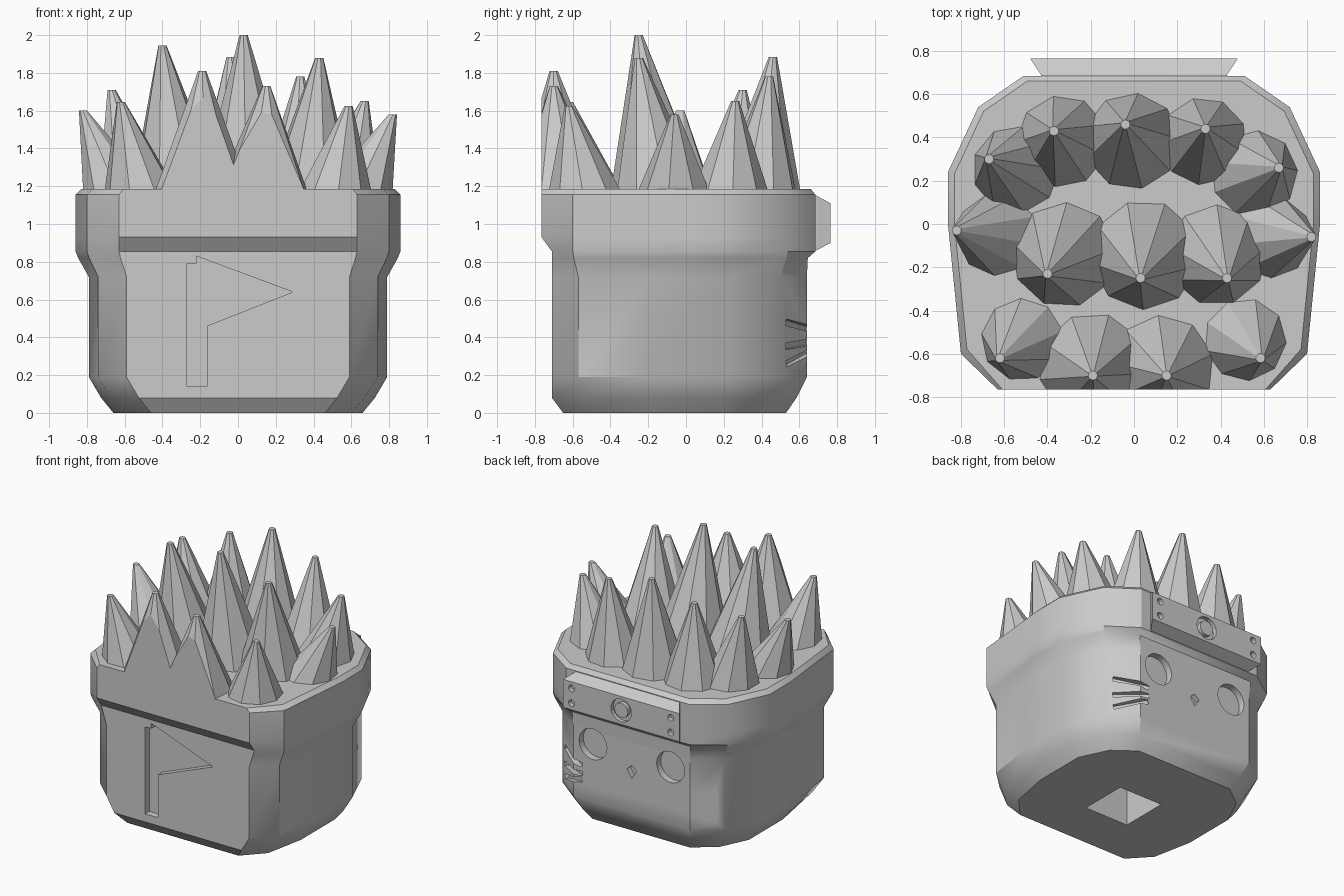
import bpy, bmesh, math
from mathutils import Vector, Matrix

old = bpy.data.objects.get("Cube")
if old:
    bpy.data.objects.remove(old, do_unlink=True)

grey = bpy.data.materials.new("plain_grey")
grey.use_nodes = True
grey.diffuse_color = (0.6, 0.6, 0.6, 1)
grey.node_tree.nodes["Principled BSDF"].inputs["Base Color"].default_value = (0.6, 0.6, 0.6, 1)


def make(name, bm):
    bmesh.ops.recalc_face_normals(bm, faces=bm.faces)
    mesh = bpy.data.meshes.new(name)
    bm.to_mesh(mesh)
    bm.free()
    ob = bpy.data.objects.new(name, mesh)
    mesh.materials.append(grey)
    bpy.context.collection.objects.link(ob)
    return ob


def loft(name, rings):
    """Closed solid skinned through rings of equal point count."""
    bm = bmesh.new()
    loops = [[bm.verts.new(p) for p in ring] for ring in rings]
    n = len(loops[0])
    for a, b in zip(loops, loops[1:]):
        for i in range(n):
            j = (i + 1) % n
            bm.faces.new((a[i], a[j], b[j], b[i]))
    bm.faces.new(loops[0][::-1])
    bm.faces.new(loops[-1])
    return make(name, bm)


def prism(name, points, y0, y1):
    """Solid from an (x, z) outline between two depths."""
    return loft(name, [[(x, y, z) for x, z in points] for y in (y0, y1)])


def circle(x, z, r, n):
    return [(x + r * math.cos(math.tau * i / n), z + r * math.sin(math.tau * i / n)) for i in range(n)]


def carve(ob, cutter):
    cutter.hide_render = True
    mod = ob.modifiers.new("carve", 'BOOLEAN')
    mod.operation = 'DIFFERENCE'
    mod.solver = 'EXACT'
    mod.object = cutter
    bpy.context.view_layer.objects.active = ob
    bpy.ops.object.modifier_apply(modifier=mod.name)
    bpy.data.objects.remove(cutter, do_unlink=True)


def smooth(ob, degrees):
    bpy.ops.object.select_all(action='DESELECT')
    ob.select_set(True)
    bpy.context.view_layer.objects.active = ob
    bpy.ops.object.shade_smooth_by_angle(angle=math.radians(degrees))


# Half outlines from front to back, mirrored into full rings
BODY = [(.59, -.71), (.74, -.57), (.79, -.2), (.79, .22), (.67, .5), (.48, .64)]
BAND = [(.63, -.765), (.80, -.6), (.86, 0), (.86, .24), (.72, .54), (.51, .685)]


def ring(half, z):
    return [(x, y, z) for x, y in half] + [(-x, y, z) for x, y in reversed(half)]


def blend(a, b, t):
    return [(p[0] + (q[0] - p[0]) * t, p[1] + (q[1] - p[1]) * t) for p, q in zip(a, b)]


def front_at(half, y):
    return [(half[0][0], y)] + half[1:]


# Head: tapered foot, straight body, flared band with a bevelled rim
foot = [(.46, -.65), (.60, -.5), (.66, -.2), (.66, .2), (.56, .41), (.40, .53)]
low = front_at(blend(foot, BODY, .5), -.71)
flare = front_at(blend(BODY, BAND, .8), -.71)
flare[-1] = (.49, .645)
rim = front_at([(x * .965, y * .965) for x, y in BAND], -.765)
head = loft("head", [
    ring(foot, 0), ring(low, .08), ring(BODY, .19), ring(BODY, .72), ring(flare, .82),
    ring(front_at(BAND, -.71), .855), ring(BAND, .93), ring(BAND, 1.155), ring(rim, 1.185)])

# Flag recess on the front
flag = [(-.27, .14), (-.165, .14), (-.165, .46), (.29, .64), (-.22, .83), (-.22, .79), (-.27, .79)]
carve(head, prism("flag_cutter", flag, -.9, -.66))

# Eyes and nose recessed in the back face
for side in (-1, 1):
    carve(head, prism("eye_cutter", circle(side * .32, .62, .115, 24), .59, .66))
nose = [(-.04, .51), (0, .45), (.04, .51), (0, .545)]
carve(head, prism("nose_cutter", nose, .6, .66))

# Whisker slots wrapped round the back corners
for side in (-1, 1):
    start, end = Vector((side * .41, .64, 0)), Vector((side * .62, .515, 0))
    along = (end - start).normalized()
    out = Vector((side * -along.y * side, abs(along.x), 0))
    out.x = side * abs(along.y)
    up = Vector((0, 0, 1))
    for z, tilt in ((.46, .16), (.365, -.1), (.295, -.3)):
        d = (along + up * tilt).normalized()
        n = (up - along * tilt).normalized()
        mid = (start + end) / 2 + up * z + out * .1
        bm = bmesh.new()
        bmesh.ops.create_cube(bm, size=1)
        bm.transform(Matrix.Translation(mid) @ Matrix((d * .25, out * .22, n * .035)).transposed().to_4x4())
        carve(head, make("whisker_cutter", bm))

# Square socket in the underside
bm = bmesh.new()
bmesh.ops.create_cube(bm, size=1)
bm.transform(Matrix.Translation((0, -.11, .2)) @ Matrix.Diagonal((.36, .36, .6, 1)))
carve(head, make("socket_cutter", bm))
smooth(head, 32)


# Forehead plate with rivet holes and a plain ring groove
def plate_ring(y, x, z0, z1):
    return [(-x, y, z0), (x, y, z0), (x, y, z1), (-x, y, z1)]


plate = loft("forehead_plate", [plate_ring(.66, .43, .86, 1.15), plate_ring(.69, .43, .86, 1.15),
                                plate_ring(.765, .48, .9, 1.11)])
for x in (-.41, .41):
    for z in (.95, 1.06):
        carve(plate, prism("rivet_cutter", circle(x, z, .025, 12), .73, .8))
carve(plate, prism("groove_cutter", circle(0, 1.005, .085, 20), .735, .8))
boss = prism("plate_boss", circle(0, 1.005, .055, 20), .73, .765)

# Hair spikes: base x, y, radius, then tip x, y, z
SPIKES = [
    (-.54, .25, .21, -.67, .30, 1.71), (-.33, .38, .22, -.37, .43, 1.78),
    (-.01, .38, .23, -.04, .46, 1.885), (.32, .38, .21, .33, .44, 1.78),
    (.55, .23, .21, .67, .26, 1.65),
    (-.62, -.05, .2, -.82, -.03, 1.6), (-.32, -.14, .25, -.40, -.23, 1.945),
    (.05, -.14, .26, .03, -.25, 2.0), (.38, -.14, .24, .43, -.25, 1.88),
    (.62, -.06, .2, .82, -.06, 1.58),
    (-.51, -.53, .2, -.62, -.62, 1.645), (-.19, -.66, .26, -.19, -.70, 1.81),
    (.13, -.66, .25, .15, -.70, 1.73), (.51, -.53, .2, .585, -.62, 1.625)]
SIDES = 9
for k, (bx, by, r, tx, ty, tz) in enumerate(SPIKES):
    turn = k * .37
    base = [(x, y, 1.16) for x, y in circle(bx, by, r, SIDES)]
    tip = [(x, y, tz) for x, y in circle(tx, ty, .022, SIDES)]
    spin = Matrix.Rotation(turn, 3, 'Z')
    base = [spin @ (Vector(p) - Vector((bx, by, 0))) + Vector((bx, by, 0)) for p in base]
    tip = [spin @ (Vector(p) - Vector((tx, ty, 0))) + Vector((tx, ty, 0)) for p in tip]
    spike = loft("hair_spike", [base, tip])
    # Front row is sliced flush with the front of the band
    bm = bmesh.new()
    bm.from_mesh(spike.data)
    cut = bmesh.ops.bisect_plane(bm, geom=bm.verts[:] + bm.edges[:] + bm.faces[:],
                                 plane_co=(0, -.765, 0), plane_no=(0, -1, 0), clear_outer=True)
    edges = [e for e in cut["geom_cut"] if isinstance(e, bmesh.types.BMEdge)]
    if edges:
        bmesh.ops.holes_fill(bm, edges=edges)
    bm.to_mesh(spike.data)
    bm.free()
